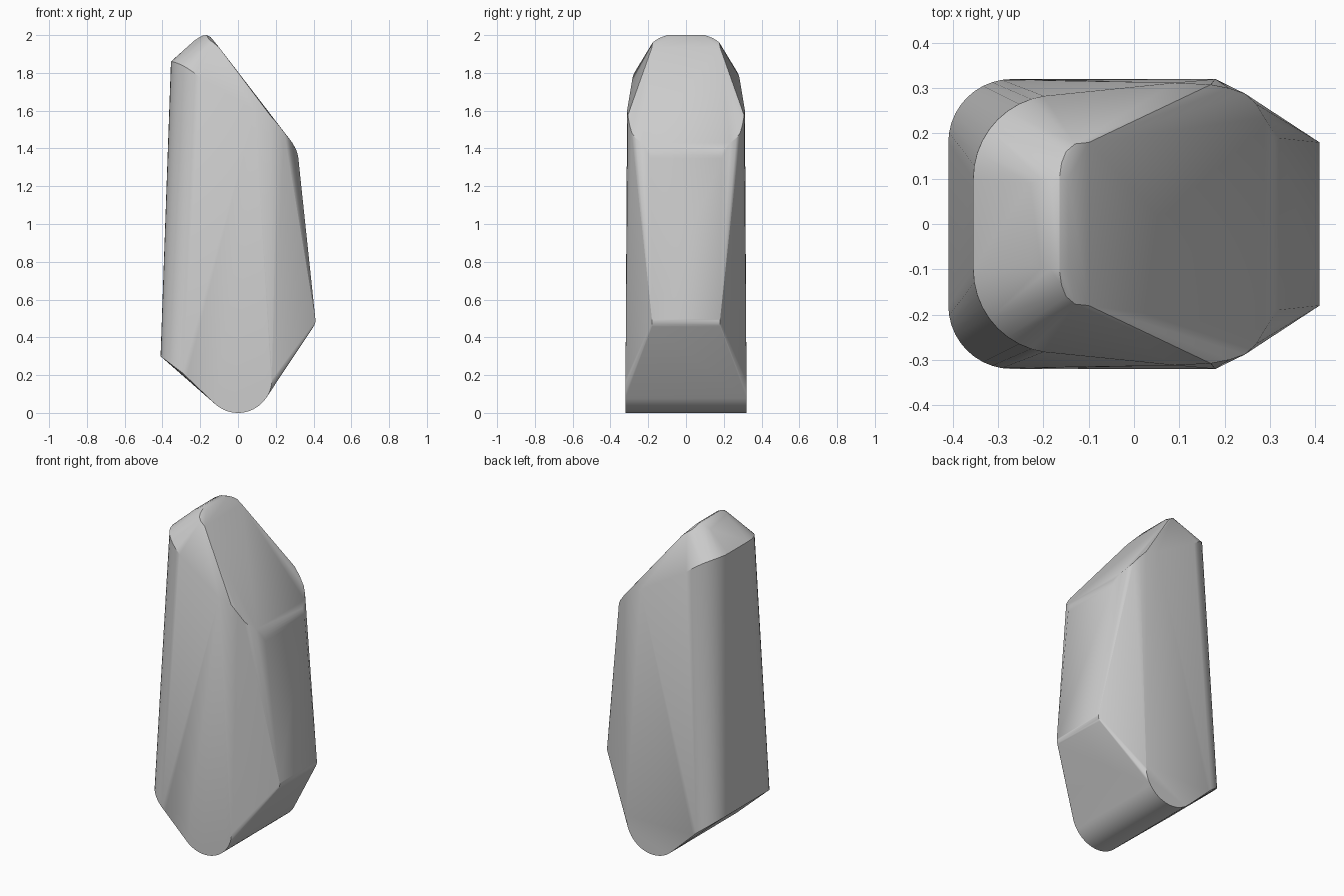
import bpy, bmesh
from math import sin, cos, radians, pi

cube = bpy.data.objects.get("Cube")
if cube:
    bpy.data.objects.remove(cube, do_unlink=True)


def make_material(name, color):
    mat = bpy.data.materials.new(name)
    mat.use_nodes = True
    mat.diffuse_color = color
    mat.node_tree.nodes["Principled BSDF"].inputs["Base Color"].default_value = color
    return mat


def arc(cx, cz, rx, rz, start, end, steps):
    """Points on an elliptical arc, angles in degrees."""
    angles = [radians(start + (end - start) * i / steps) for i in range(steps + 1)]
    return [(cx + rx * cos(a), cz + rz * sin(a)) for a in angles]


half = []

# Rounded foot running across the whole depth
half += [(x, 0.32, z) for x, z in arc(0, 0.18, 0.18, 0.18, -132, 5, 24)]

# Lower left rim, a rounded corner lying on the slanted underside
for x, y in arc(-0.27, 0.18, 0.14, 0.14, 180, 90, 10):
    half.append((x, y, 0.3 - 0.76 * (x + 0.41)))

# Upper left rim, a larger rounded corner that falls towards the right
for x, y in arc(-0.17, 0.1, 0.185, 0.185, 180, 90, 10):
    t = (x + 0.355) / 0.185
    half.append((x, y, 1.86 - 0.11 * t ** 1.5))

# Right shoulder, rounded between the sloped top and the right wall
half += [(0.09, 0.312, 1.6), (0.17, 0.308, 1.575), (0.21, 0.3, 1.53),
         (0.245, 0.288, 1.485), (0.27, 0.265, 1.45), (0.288, 0.235, 1.43)]
half += [(x, 0.19, z) for x, z in arc(0.18, 1.335, 0.14, 0.14, 5, 39, 6)]

# Right keel edge
half += [(x, 0.18, z) for x, z in arc(0.35, 0.49, 0.06, 0.06, -34, 6, 5)]

# Crown
half += [(-0.23, 0.09, 1.972), (-0.205, 0.097, 1.988), (-0.185, 0.1, 1.998),
         (-0.165, 0.1, 2.0), (-0.145, 0.1, 1.99), (-0.16, 0.135, 1.987),
         (-0.15, 0.16, 1.974), (-0.13, 0.177, 1.96), (-0.1, 0.18, 1.935),
         (-0.185, 0.165, 1.955)]

# Wrap the mirrored outline points in one convex skin
bm = bmesh.new()
for x, y, z in half:
    for side in (-1, 1):
        bm.verts.new((x, side * y, z))
hull = bmesh.ops.convex_hull(bm, input=bm.verts)
loose = [v for v in bm.verts if not v.link_faces]
bmesh.ops.delete(bm, geom=loose, context="VERTS")
bmesh.ops.dissolve_limit(bm, angle_limit=radians(0.5), verts=bm.verts, edges=bm.edges)
bmesh.ops.recalc_face_normals(bm, faces=bm.faces)

mesh = bpy.data.meshes.new("faceted_stone")
bm.to_mesh(mesh)
bm.free()
stone = bpy.data.objects.new("faceted_stone", mesh)
bpy.context.collection.objects.link(stone)
mesh.materials.append(make_material("plain grey", (0.6, 0.6, 0.6, 1)))

bpy.ops.object.select_all(action="DESELECT")
stone.select_set(True)
bpy.context.view_layer.objects.active = stone
bpy.ops.object.shade_smooth_by_angle(angle=radians(30))
